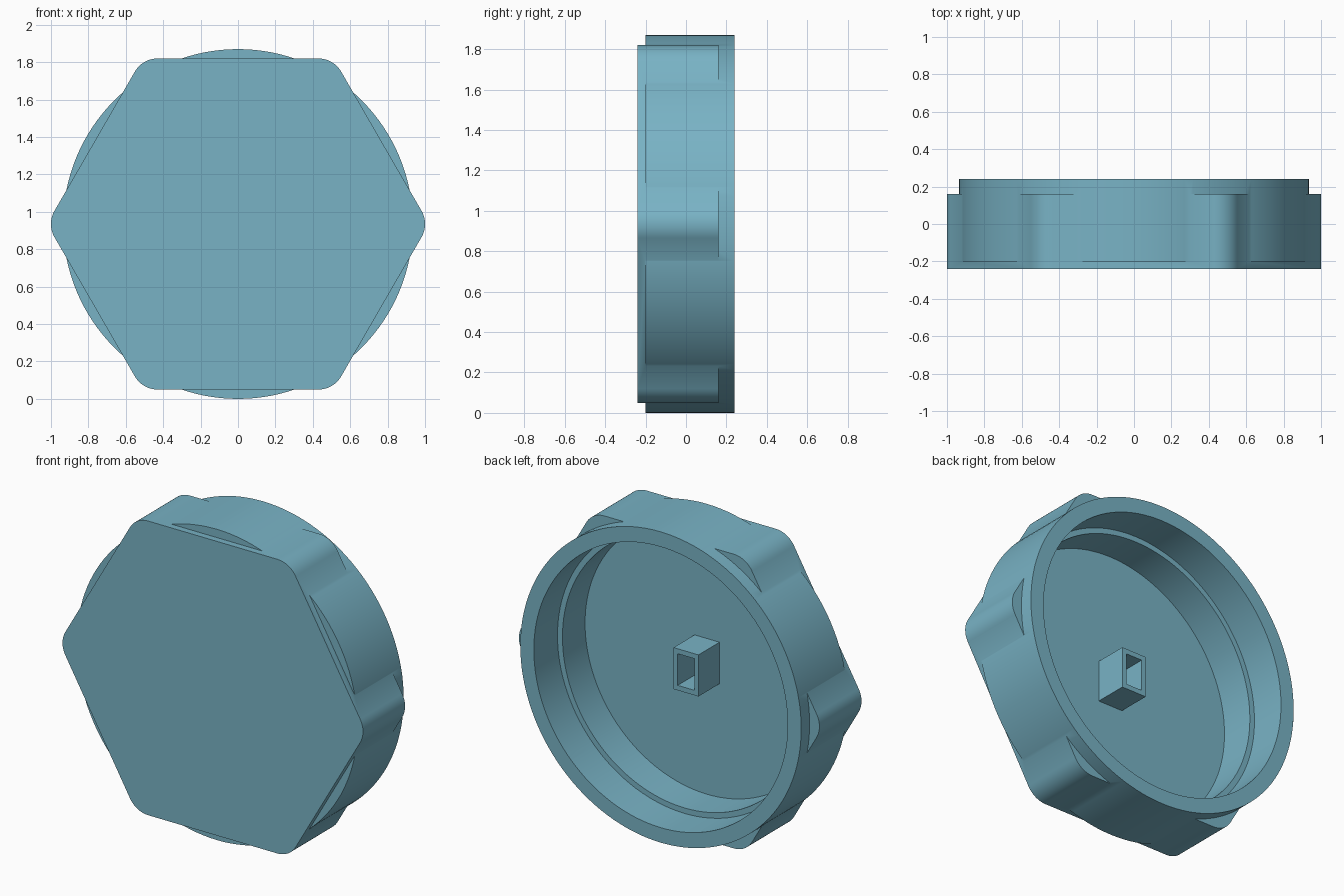
import bpy
import bmesh
from math import cos, sin, pi, radians

default = bpy.data.objects.get("Cube")
if default:
    bpy.data.objects.remove(default, do_unlink=True)

CENTRE_Z = 0.935

teal = bpy.data.materials.new("muted teal")
teal.use_nodes = True
colour = (0.19, 0.45, 0.56, 1)
teal.diffuse_color = colour
teal.node_tree.nodes["Principled BSDF"].inputs["Base Color"].default_value = colour


def prism(name, outline, y0, y1):
    """Extrude an x-z outline (about the cap's axis) from y0 to y1."""
    bm = bmesh.new()
    base = bm.faces.new([bm.verts.new((x, y0, z + CENTRE_Z)) for x, z in outline])
    side = bmesh.ops.extrude_face_region(bm, geom=[base])
    moved = [g for g in side["geom"] if isinstance(g, bmesh.types.BMVert)]
    bmesh.ops.translate(bm, verts=moved, vec=(0, y1 - y0, 0))
    bmesh.ops.recalc_face_normals(bm, faces=bm.faces)
    mesh = bpy.data.meshes.new(name)
    bm.to_mesh(mesh)
    bm.free()
    mesh.materials.append(teal)
    obj = bpy.data.objects.new(name, mesh)
    bpy.context.collection.objects.link(obj)
    return obj


def circle(radius, n=128):
    return [(radius * cos(2 * pi * i / n), radius * sin(2 * pi * i / n)) for i in range(n)]


def rounded_hexagon(apothem, fillet, steps=10):
    points = []
    reach = (apothem - fillet) / cos(pi / 6)
    for k in range(6):
        mid = k * pi / 3
        for i in range(steps + 1):
            a = mid - pi / 6 + i / steps * pi / 3
            points.append((reach * cos(mid) + fillet * cos(a),
                           reach * sin(mid) + fillet * sin(a)))
    return points


def rectangle(w, h):
    return [(-w / 2, -h / 2), (w / 2, -h / 2), (w / 2, h / 2), (-w / 2, h / 2)]


def combine(target, tool, operation):
    """Apply a boolean and discard the tool object."""
    mod = target.modifiers.new(operation, "BOOLEAN")
    mod.operation = operation
    mod.solver = "EXACT"
    mod.object = tool
    bpy.ops.object.select_all(action="DESELECT")
    target.select_set(True)
    bpy.context.view_layer.objects.active = target
    bpy.ops.object.modifier_apply(modifier=mod.name)
    bpy.data.objects.remove(tool, do_unlink=True)


# Hexagonal grip merged with the round body
cap = prism("hexagonal_cap", rounded_hexagon(0.885, 0.14), -0.24, 0.16)
combine(cap, prism("round_body", circle(0.935), -0.2, 0.24), "UNION")

# Stepped recess open at the back
combine(cap, prism("deep_recess", circle(0.812), -0.2, 0.3), "DIFFERENCE")
combine(cap, prism("wide_recess", circle(0.845), 0.015, 0.3), "DIFFERENCE")

# Hollow rectangular stem on the recess floor
stem = prism("hollow_stem", rectangle(0.166, 0.25), -0.21, 0.0)
combine(stem, prism("stem_hole", rectangle(0.11, 0.19), -0.2, 0.1), "DIFFERENCE")

# Smooth curved walls, keep edges sharp
bpy.ops.object.select_all(action="DESELECT")
cap.select_set(True)
bpy.context.view_layer.objects.active = cap
bpy.ops.object.shade_smooth_by_angle(angle=radians(25))
